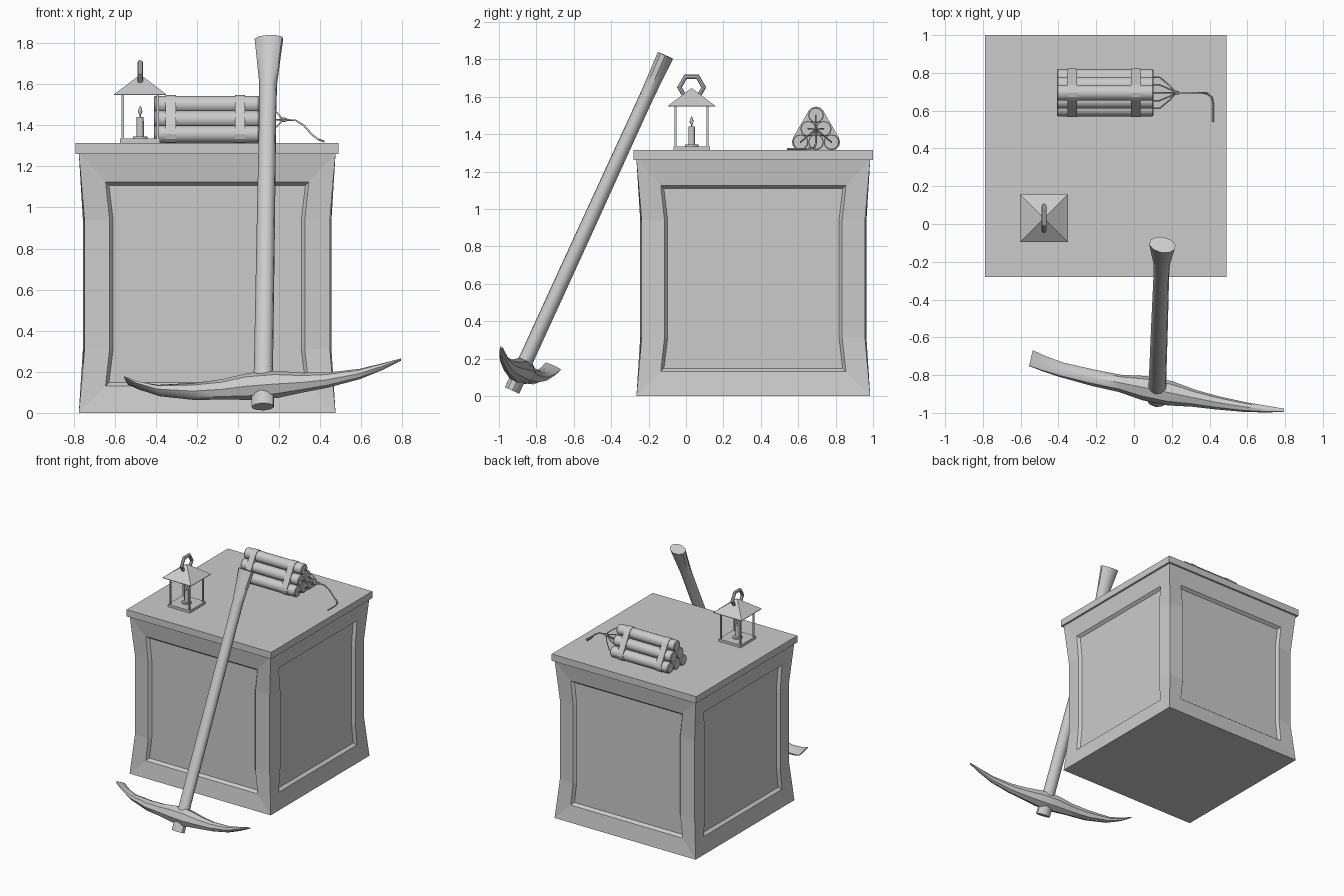
import bpy, bmesh
from math import cos, sin, pi
from mathutils import Matrix, Vector

if "Cube" in bpy.data.objects:
    bpy.data.objects.remove(bpy.data.objects["Cube"])


def finish(bm, name, smooth=None):
    bmesh.ops.recalc_face_normals(bm, faces=bm.faces)
    me = bpy.data.meshes.new(name)
    bm.to_mesh(me)
    bm.free()
    ob = bpy.data.objects.new(name, me)
    bpy.context.collection.objects.link(ob)
    if smooth:
        bpy.ops.object.select_all(action='DESELECT')
        ob.select_set(True)
        bpy.context.view_layer.objects.active = ob
        bpy.ops.object.shade_smooth_by_angle(angle=smooth)
    return ob


def box(name, c, size):
    bm = bmesh.new()
    bmesh.ops.create_cube(bm, size=1, matrix=Matrix.Translation(c) @ Matrix.Diagonal((*size, 1)))
    return finish(bm, name)


def loft(name, rings, smooth=None, closed=False):
    bm = bmesh.new()
    vs = [[bm.verts.new(p) for p in r] for r in rings]
    n = len(vs[0])
    for a, b in zip(vs, vs[1:] + vs[:1] if closed else vs[1:]):
        for i in range(n):
            j = (i + 1) % n
            bm.faces.new((a[i], a[j], b[j], b[i]))
    if not closed:
        bm.faces.new(vs[0])
        bm.faces.new(vs[-1])
    return finish(bm, name, smooth)


def lathe(name, c, profile, n, smooth=None, turn=0.0, axis='z'):
    rings = []
    for r, h in profile:
        ring = []
        for k in range(n):
            u, v = r * cos(2 * pi * k / n + turn), r * sin(2 * pi * k / n + turn)
            ring.append(Vector(c) + (Vector((u, v, h)) if axis == 'z' else Vector((h, u, v))))
        rings.append(ring)
    return loft(name, rings, smooth)


def wire(name, pts, r):
    cu = bpy.data.curves.new(name, 'CURVE')
    cu.dimensions = '3D'
    cu.bevel_depth, cu.bevel_resolution, cu.use_fill_caps = r, 1, True
    sp = cu.splines.new('POLY')
    sp.points.add(len(pts) - 1)
    for p, q in zip(sp.points, pts):
        p.co = (*q, 1)
    ob = bpy.data.objects.new(name, cu)
    bpy.context.collection.objects.link(ob)


# crate: four framed sides with waisted corners and recessed panels
CX, CY, TOP = -0.15, 0.36, 1.315


def side_ring(zs, wide, narrow, depths):
    ws = (wide, narrow, narrow, wide)
    left = [Vector((-w, -d, z)) for w, d, z in zip(ws, depths, zs)]
    return left + [Vector((-p.x, p.y, p.z)) for p in reversed(left)]


bm = bmesh.new()
outer = side_ring((0, .31, .94, 1.265), .625, .597, (.625, .597, .597, .625))
frame = side_ring((.13, .31, .94, 1.125), .495, .475, (.605,) * 4)
panel = side_ring((.147, .31, .94, 1.108), .478, .458, (.583,) * 4)
for k in range(4):
    m = Matrix.Translation((CX, CY, 0)) @ Matrix.Rotation(k * pi / 2, 4, 'Z')
    o, f, p = [[bm.verts.new(m @ q) for q in r] for r in (outer, frame, panel)]
    for a, b in ((o, f), (f, p)):
        for i in range(8):
            j = (i + 1) % 8
            bm.faces.new((a[i], a[j], b[j], b[i]))
    for i in range(3):
        bm.faces.new((p[i], p[7 - i], p[6 - i], p[i + 1]))
bmesh.ops.remove_doubles(bm, verts=bm.verts, dist=1e-4)
bmesh.ops.holes_fill(bm, edges=bm.edges, sides=4)
finish(bm, "crate_body")
box("crate_lid", (CX, CY, 1.288), (1.28, 1.28, .054))

# lantern
LX, LY = -0.476, 0.03
box("lantern_base", (LX, LY, TOP + .01), (.195, .195, .02))
for sx in (-1, 1):
    for sy in (-1, 1):
        box("lantern_post", (LX + sx * .085, LY + sy * .085, 1.441), (.011, .011, .216))
lathe("lantern_roof", (LX, LY, 0), [(.179, 1.547), (.179, 1.551), (.004, 1.645)], 4, turn=pi / 4)
ring = []
for k in range(6):
    a = k * pi / 3
    ring.append([(LX + .013 * cos(b), LY + (.065 + .013 * sin(b)) * cos(a),
                  1.65 + (.065 + .013 * sin(b)) * sin(a)) for b in [j * pi / 4 for j in range(8)]])
loft("lantern_ring", ring, closed=True)
lathe("candle_dish", (LX, LY, 0), [(.036, 1.333), (.036, 1.345)], 12, .6)
lathe("candle", (LX, LY, 0), [(.018, 1.344), (.017, 1.44)], 12, .6)
lathe("candle_flame", (LX, LY, 0), [(.003, 1.44), (.004, 1.452), (.011, 1.465), (.008, 1.48), (.001, 1.495)], 8, 1.0)

# bundle of six blasting sticks in a triangular stack
DY, R = 0.695, 0.042
stack = [(DY + (i - (2 - row) / 2) * .083, TOP + R + row * .072) for row in range(3) for i in range(3 - row)]
knot = (.222, DY, 1.427)
for y, z in stack:
    lathe("stick", (0, y, z), [(R - .004, -.408), (R, -.403), (R, .097), (R - .004, .102)], 12, .6, axis='x')
    mid = (.19, DY + (y - DY) * .45, 1.427 + (z - 1.427) * .45)
    wire("stick_fuse", [(.098, y, z), (.135, y, z), mid, knot], .004)
lathe("fuse_knot", knot, [(.008, -.016), (.011, 0), (.008, .016)], 8, axis='x')
wire("main_fuse", [knot, (.28, DY, 1.424), (.32, DY, 1.40), (.36, DY, 1.355), (.39, .69, 1.332),
                   (.412, .67, 1.324), (.418, .64, 1.321), (.418, .54, 1.321)], .005)

# straps hugging the outline of the stack
for x in (-.328, .01):
    bm = bmesh.new()
    for y, z in stack:
        for k in range(12):
            for dx in (-.025, .025):
                bm.verts.new((x + dx, y + (R + .004) * cos(k * pi / 6), max(TOP + .001, z + (R + .004) * sin(k * pi / 6))))
    res = bmesh.ops.convex_hull(bm, input=bm.verts)
    bmesh.ops.delete(bm, geom=[v for v in bm.verts if not v.link_faces], context='VERTS')
    bmesh.ops.dissolve_limit(bm, angle_limit=.02, verts=bm.verts, edges=bm.edges)
    finish(bm, "strap")

# pickaxe: handle axis d, head axis h, width axis w
d = Vector((.015, .416, .909)).normalized()
w = d.cross(Vector((.975, -.2, .076))).normalized()
h = w.cross(d)
O = Vector((.1225, -.884, .13))


def oval(c, u, v, ru, rv, n):
    return [c + u * ru * cos(2 * pi * (k + .5) / n) + v * rv * sin(2 * pi * (k + .5) / n) for k in range(n)]


handle = [(-.11, .056, .043), (-.06, .056, .043), (.1, .047, .041), (.8, .045, .041),
          (1.45, .042, .039), (1.62, .044, .039), (1.76, .06, .042), (1.86, .072, .045)]
loft("pickaxe_handle", [oval(O + d * t, h, w, a, b, 10) for t, a, b in handle], .7)

# head sections: position, rise, half width, half thickness
head = [(-.685, .088, .05, .006), (-.62, .054, .046, .014), (-.52, .02, .042, .025), (-.34, .0, .044, .042),
        (-.2, .0, .045, .05), (-.07, .004, .065, .066), (.07, .004, .065, .066), (.2, .003, .045, .048),
        (.32, .006, .036, .037), (.48, .025, .026, .025), (.6, .057, .018, .015), (.685, .085, .009, .005)]
loft("pickaxe_head", [oval(O + h * s + d * c, w, d, a, b, 8) for s, c, a, b in head], .7)
